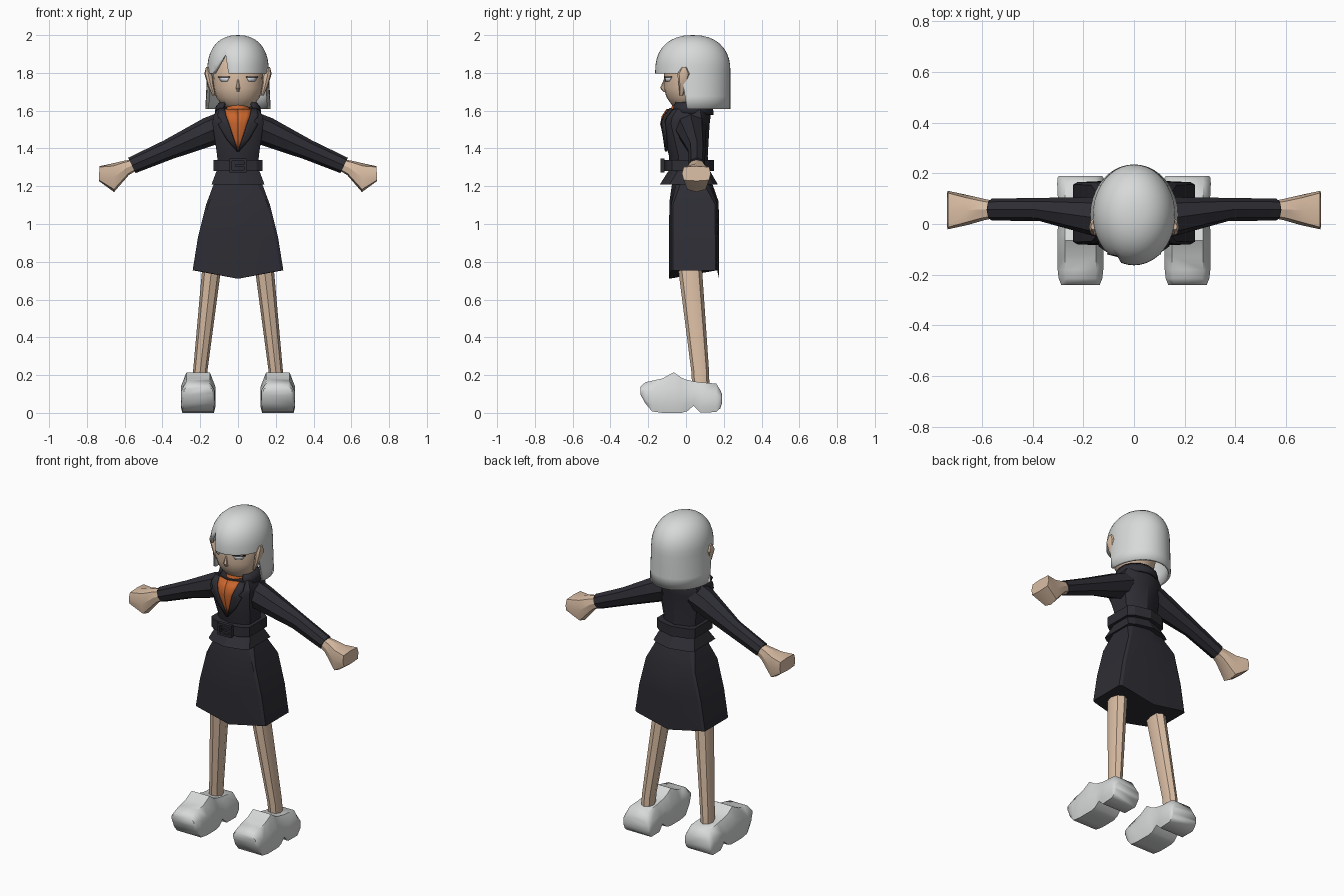
import bpy, bmesh
from math import sin, cos, pi, radians, copysign

if "Cube" in bpy.data.objects:
    bpy.data.objects.remove(bpy.data.objects["Cube"])


def material(name, r, g, b):
    m = bpy.data.materials.new(name)
    m.use_nodes = True
    m.diffuse_color = (r, g, b, 1)
    node = m.node_tree.nodes["Principled BSDF"]
    node.inputs["Base Color"].default_value = (r, g, b, 1)
    node.inputs["Roughness"].default_value = 0.8
    return m


SKIN = material("skin", 0.70, 0.51, 0.37)
SILVER = material("pale grey", 0.68, 0.70, 0.69)
DARK = material("charcoal cloth", 0.026, 0.026, 0.034)
ORANGE = material("orange shirt", 0.58, 0.13, 0.026)
LASH = material("dark lash", 0.02, 0.015, 0.015)
EYE = material("pale eye", 0.66, 0.70, 0.76)


def finish(name, bm, mat, angle=40, mirror=False, thick=0, offset=-1):
    bmesh.ops.recalc_face_normals(bm, faces=bm.faces)
    me = bpy.data.meshes.new(name)
    bm.to_mesh(me)
    bm.free()
    me.materials.append(mat)
    ob = bpy.data.objects.new(name, me)
    bpy.context.collection.objects.link(ob)
    bpy.ops.object.select_all(action="DESELECT")
    ob.select_set(True)
    bpy.context.view_layer.objects.active = ob
    bpy.ops.object.shade_smooth_by_angle(angle=radians(angle))
    if thick:
        s = ob.modifiers.new("Thickness", "SOLIDIFY")
        s.thickness, s.offset = thick, offset
    if mirror:
        ob.modifiers.new("Mirror", "MIRROR")
    return ob


def skin_rows(rows, closed=True, caps=True):
    """Join rows of points with quads."""
    bm = bmesh.new()
    vs = [[bm.verts.new(p) for p in r] for r in rows]
    n = len(rows[0])
    for a, b in zip(vs, vs[1:]):
        for i in range(n if closed else n - 1):
            j = (i + 1) % n
            bm.faces.new((a[i], a[j], b[j], b[i]))
    if caps:
        bm.faces.new(vs[0][::-1])
        bm.faces.new(vs[-1])
    bmesh.ops.remove_doubles(bm, verts=bm.verts, dist=0.0001)
    return bm


def loft(name, rows, mat, **kw):
    return finish(name, skin_rows(rows), mat, **kw)


def flat_ring(x, y, z, rx, ry, n=8):
    return [(x + rx * sin(2 * pi * i / n), y - ry * cos(2 * pi * i / n), z) for i in range(n)]


def limb_ring(x, y, z, ry, rz, tilt=0.0, e=1.0, n=8):
    """Cross-section of an arm that runs along x, leaning by tilt."""
    pts = []
    for i in range(n):
        c, s = cos(2 * pi * i / n), sin(2 * pi * i / n)
        c, s = copysign(abs(c) ** e, c), copysign(abs(s) ** e, s)
        pts.append((x + rz * s * sin(tilt), y + ry * c, z + rz * s * cos(tilt)))
    return pts


def body_ring(z, w, y0, y1, c=0.75, slope=0.025, dip=0.0):
    """Cross-section with a centre ridge in front and behind."""
    half = [(0, y0, z - dip), (c * w, y0 + slope, z), (w, y0 + 2 * slope, z),
            (w, y1 - 2 * slope, z), (c * w, y1 - slope, z), (0, y1, z - dip)]
    return half + [(-x, y, h) for x, y, h in half[-2:0:-1]]


def lerp_rows(rows, z):
    for a, b in zip(rows, rows[1:]):
        if a[0] <= z <= b[0]:
            t = (z - a[0]) / (b[0] - a[0])
            return [p + (q - p) * t for p, q in zip(a, b)]
    return rows[-1] if z > rows[-1][0] else rows[0]


def strip(name, spans, surf, mat, lift, thick=0.006, steps=3):
    """Thin plate following a surface: spans of (z, inner x, outer x)."""
    rows = []
    for z, a, b in spans:
        xs = [a + (b - a) * i / steps for i in range(steps + 1)]
        rows.append([(x, surf(x, z) - lift, z) for x in xs])
    return finish(name, skin_rows(rows, False, False), mat, mirror=True, thick=thick, offset=0)


# Skirt
loft("skirt", [body_ring(0.755, 0.24, -0.09, 0.175, 0.93, 0.01, 0.045),
               body_ring(0.93, 0.212, -0.09, 0.175, 0.93, 0.01, 0.02),
               body_ring(1.105, 0.168, -0.088, 0.173, 0.93, 0.01, -0.012),
               body_ring(1.24, 0.118, -0.07, 0.13)], DARK, angle=25)

# Jacket body, flared hem and belt
TORSO = [(1.25, 0.108, -0.085, 0.12), (1.36, 0.11, -0.09, 0.115), (1.53, 0.135, -0.13, 0.125),
         (1.57, 0.132, -0.122, 0.13), (1.61, 0.105, -0.095, 0.125)]
loft("jacket", [body_ring(*r) for r in TORSO], DARK, angle=30)
loft("jacket_hem", [body_ring(1.21, 0.14, -0.138, 0.168), body_ring(1.285, 0.112, -0.09, 0.125)],
     DARK, angle=20)
loft("belt", [body_ring(1.28, 0.13, -0.125, 0.148), body_ring(1.34, 0.13, -0.125, 0.148)],
     DARK, angle=20)


# Belt buckle frame
bm = bmesh.new()
for x, z, sx, sz in ((0, 1.34, 0.09, 0.014), (0, 1.28, 0.09, 0.014), (0.04, 1.31, 0.014, 0.07),
                     (-0.04, 1.31, 0.014, 0.07), (0.01, 1.31, 0.05, 0.012)):
    g = bmesh.ops.create_cube(bm, size=1)["verts"]
    bmesh.ops.scale(bm, verts=g, vec=(sx, 0.022, sz))
    bmesh.ops.translate(bm, verts=g, vec=(x, -0.124, z))
finish("belt_buckle", bm, DARK)


# Shirt front, lapels, neck and collar
def chest(x, z):
    _, w, y0, _ = lerp_rows(TORSO, z)
    return y0 + 0.025 * abs(x) / (0.75 * w)


strip("shirt_front", [(1.385, 0, 0.002), (1.45, 0, 0.022), (1.53, 0, 0.048), (1.57, 0, 0.062),
                      (1.608, 0, 0.072)], chest, ORANGE, 0.004)
strip("lapel", [(1.385, 0.0, 0.004), (1.45, 0.022, 0.06), (1.53, 0.048, 0.105), (1.54, 0.051, 0.085),
                (1.57, 0.062, 0.108), (1.61, 0.07, 0.1)], chest, DARK, 0.01, 0.012)
loft("shirt_neck", [flat_ring(0, 0.0, 1.585, 0.072, 0.09, 12), flat_ring(0, 0.0, 1.605, 0.062, 0.08, 12),
                    flat_ring(0, 0.0, 1.645, 0.058, 0.07, 12)], ORANGE)
collar = [[(r * sin(a), 0.02 - r * 1.02 * cos(a), z + 0.006 * cos(a))
           for a in [radians(45 + 27 * i) for i in range(11)]]
          for r, z in ((0.125, 1.585), (0.12, 1.62), (0.098, 1.648))]
finish("collar", skin_rows(collar, False, False), DARK, thick=0.014)

# Sleeves and hands
loft("sleeve", [limb_ring(0.09, 0.025, 1.515, 0.085, 0.075, 0.3),
                limb_ring(0.15, 0.028, 1.49, 0.078, 0.077, 0.42),
                limb_ring(0.37, 0.057, 1.393, 0.046, 0.054, 0.44),
                limb_ring(0.562, 0.057, 1.31, 0.043, 0.045, 0.44)], DARK, mirror=True)
loft("hand", [limb_ring(0.55, 0.057, 1.313, 0.034, 0.032, 0.44, 0.7),
              limb_ring(0.59, 0.057, 1.297, 0.042, 0.04, 0.3, 0.7),
              limb_ring(0.66, 0.055, 1.245, 0.06, 0.076, 0.05, 0.6),
              limb_ring(0.735, 0.055, 1.267, 0.076, 0.039, -0.05, 0.35)], SKIN, angle=25, mirror=True)

# Legs
loft("leg", [flat_ring(0.205, 0.08, 0.1, 0.037, 0.045), flat_ring(0.2, 0.075, 0.22, 0.038, 0.047),
             flat_ring(0.14, 0.022, 0.76, 0.05, 0.063), flat_ring(0.13, 0.02, 0.85, 0.05, 0.063)],
     SKIN, mirror=True)

# Clogs: sections along y of (y, bottom, top, half width)
SHOE = [(-0.24, 0.095, 0.14, 0.076), (-0.215, 0.05, 0.162, 0.086), (-0.18, 0.008, 0.17, 0.09),
        (-0.125, 0.0, 0.182, 0.091), (-0.065, 0.0, 0.215, 0.091), (-0.025, 0.0, 0.187, 0.09),
        (0.005, 0.008, 0.175, 0.088), (0.04, 0.038, 0.167, 0.086), (0.075, 0.002, 0.162, 0.088),
        (0.16, 0.004, 0.155, 0.092), (0.182, 0.025, 0.12, 0.09), (0.19, 0.05, 0.1, 0.085)]
sections = []
for y, lo, hi, w in SHOE:
    mid = lo + 0.65 * (hi - lo)
    right = [(0.92 * w, lo), (w, lo + 0.2 * (hi - lo)), (w, mid), (0.68 * w, hi)]
    outline = right + [(-x, z) for x, z in right[::-1]]
    sections.append([(0.211 + x, y, z) for x, z in outline])
loft("clog", sections, SILVER, angle=60, mirror=True)

# Head, nose and ears
HEAD = [(1.612, 0.05, -0.05, 0.06), (1.63, 0.085, -0.075, 0.08), (1.67, 0.115, -0.103, 0.1),
        (1.72, 0.13, -0.118, 0.11), (1.80, 0.134, -0.115, 0.13), (1.88, 0.12, -0.105, 0.13),
        (1.94, 0.08, -0.06, 0.1)]
loft("head", [flat_ring(0, (a + b) / 2, z, w, (b - a) / 2, 20) for z, w, a, b in HEAD], SKIN, angle=60)
loft("nose", [flat_ring(0, -0.11, 1.70, 0.012, 0.01, 6), flat_ring(0, -0.122, 1.72, 0.012, 0.015, 6),
              flat_ring(0, -0.11, 1.765, 0.004, 0.008, 6)], SKIN)
loft("ear", [flat_ring(0.128, -0.025, 1.68, 0.008, 0.008), flat_ring(0.143, -0.018, 1.73, 0.016, 0.02),
             flat_ring(0.158, -0.012, 1.795, 0.02, 0.034), flat_ring(0.162, -0.01, 1.83, 0.008, 0.012)],
     SKIN, mirror=True)


# Eyes and lashes
def face(x, z):
    _, w, a, b = lerp_rows(HEAD, z)
    return (a + b) / 2 - (b - a) / 2 * max(0, 1 - (x / w) ** 2) ** 0.5


strip("eye", [(1.755, 0.056, 0.09), (1.778, 0.045, 0.102)], face, EYE, 0.003, 0.003)
strip("lash", [(1.775, 0.044, 0.105), (1.781, 0.044, 0.105)], face, LASH, 0.005, 0.003)

# Bobbed hair: a dome whose hem drops at the back and has a parting in the fringe
COLS, LEVELS, RIM = 40, 9, 1.81
NOTCH = {37: 1.905, 36: 1.86, 35: 1.825}
hair = []
for k in range(LEVELS + 4):
    row = []
    for i in range(COLS):
        a = 2 * pi * i / COLS
        hem = 1.61 if cos(a) < 0.2 else NOTCH.get(i, 1.797)
        if k <= LEVELS:
            z = max(RIM + 0.19 * cos(0.5 * pi * k / LEVELS), hem)
        else:
            z = min(RIM, hem) + max(0, RIM - hem) * (LEVELS + 3 - k) / 3
            z = max(z, hem)
        r = 1.0
        if z > RIM:
            r = max(0, 1 - ((z - RIM) / 0.19) ** 2.3) ** (1 / 2.3)
        flare = 0.010 * max(0, RIM - z) / 0.2
        row.append(((0.163 * r + flare) * sin(a), 0.036 - 0.199 * r * cos(a), z))
    hair.append(row)
finish("hair", skin_rows(hair, True, False), SILVER, angle=50, thick=0.016)
